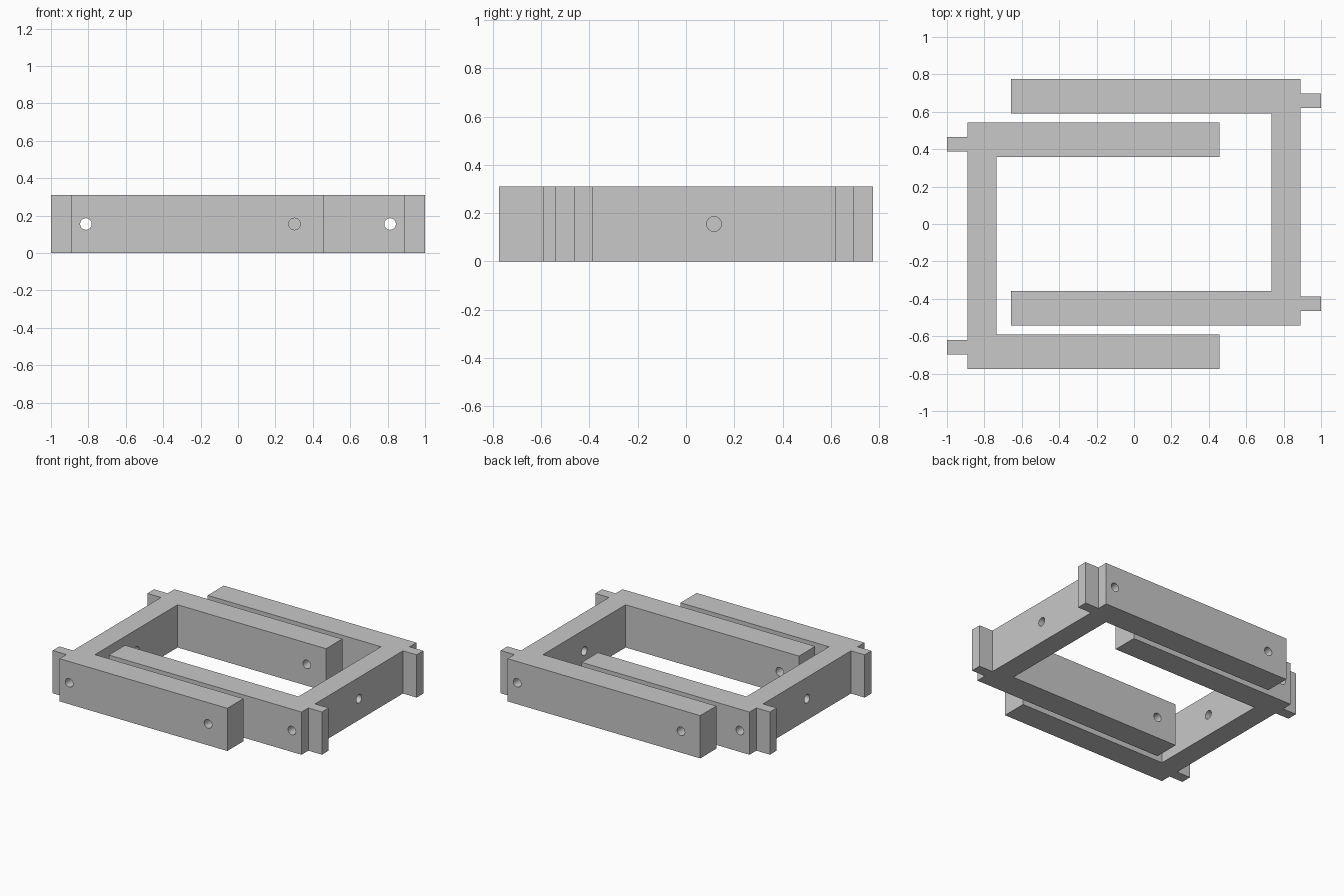
import bpy
import bmesh
from math import pi, radians
from mathutils import Matrix

cube = bpy.data.objects.get("Cube")
if cube:
    bpy.data.objects.remove(cube, do_unlink=True)

HEIGHT = 0.31
HOLE_RADIUS = 0.031

grey = bpy.data.materials.new("light_grey")
grey.use_nodes = True
grey.diffuse_color = (0.58, 0.58, 0.58, 1)
grey.node_tree.nodes["Principled BSDF"].inputs["Base Color"].default_value = grey.diffuse_color


def make_object(name, bm):
    bmesh.ops.recalc_face_normals(bm, faces=bm.faces)
    mesh = bpy.data.meshes.new(name)
    bm.to_mesh(mesh)
    bm.free()
    obj = bpy.data.objects.new(name, mesh)
    bpy.context.collection.objects.link(obj)
    return obj


def extruded_outline(name, outline):
    bm = bmesh.new()
    face = bm.faces.new([bm.verts.new((x, y, 0)) for x, y in outline])
    top = bmesh.ops.extrude_face_region(bm, geom=[face])["geom"]
    verts = [v for v in top if isinstance(v, bmesh.types.BMVert)]
    bmesh.ops.translate(bm, verts=verts, vec=(0, 0, HEIGHT))
    return make_object(name, bm)


def drill(name, x, y, axis, length):
    bm = bmesh.new()
    turn = Matrix.Rotation(pi / 2, 4, "X" if axis == "Y" else "Y")
    bmesh.ops.create_cone(bm, cap_ends=True, segments=32, radius1=HOLE_RADIUS,
                          radius2=HOLE_RADIUS, depth=length,
                          matrix=Matrix.Translation((x, y, HEIGHT / 2)) @ turn)
    cutter = make_object(name, bm)
    cutter.hide_render = True
    return cutter


def bracket(name, tip, side):
    """U bracket with two end tabs; side = -1 turns it half way round z."""
    outline = [(tip, 0.775), (0.89, 0.775), (0.89, 0.697), (1, 0.697), (1, 0.62),
               (0.89, 0.62), (0.89, -0.388), (1, -0.388), (1, -0.465), (0.89, -0.465),
               (0.89, -0.543), (tip, -0.543), (tip, -0.357), (0.735, -0.357),
               (0.735, 0.59), (tip, 0.59)]
    obj = extruded_outline(name, [(side * x, side * y) for x, y in outline])
    obj.data.materials.append(grey)

    # Bolt holes through both arms and the cross piece
    cutters = [drill("arm_root_drill", side * 0.813, 0, "Y", 2),
               drill("arm_tip_drill", side * (tip + 0.155), 0, "Y", 2),
               drill("cross_piece_drill", side * 0.813, side * 0.116, "X", 0.4)]
    for cutter in cutters:
        mod = obj.modifiers.new("hole", "BOOLEAN")
        mod.operation = "DIFFERENCE"
        mod.solver = "EXACT"
        mod.object = cutter
    bpy.context.view_layer.update()
    evaluated = obj.evaluated_get(bpy.context.evaluated_depsgraph_get())
    mesh = bpy.data.meshes.new_from_object(evaluated)
    obj.modifiers.clear()
    obj.data = mesh
    for cutter in cutters:
        bpy.data.objects.remove(cutter, do_unlink=True)

    # Smooth hole walls, crisp edges
    bpy.ops.object.select_all(action="DESELECT")
    obj.select_set(True)
    bpy.context.view_layer.objects.active = obj
    bpy.ops.object.shade_smooth_by_angle(angle=radians(30))


bracket("left_bracket", -0.657, 1)
bracket("right_bracket", -0.457, -1)
